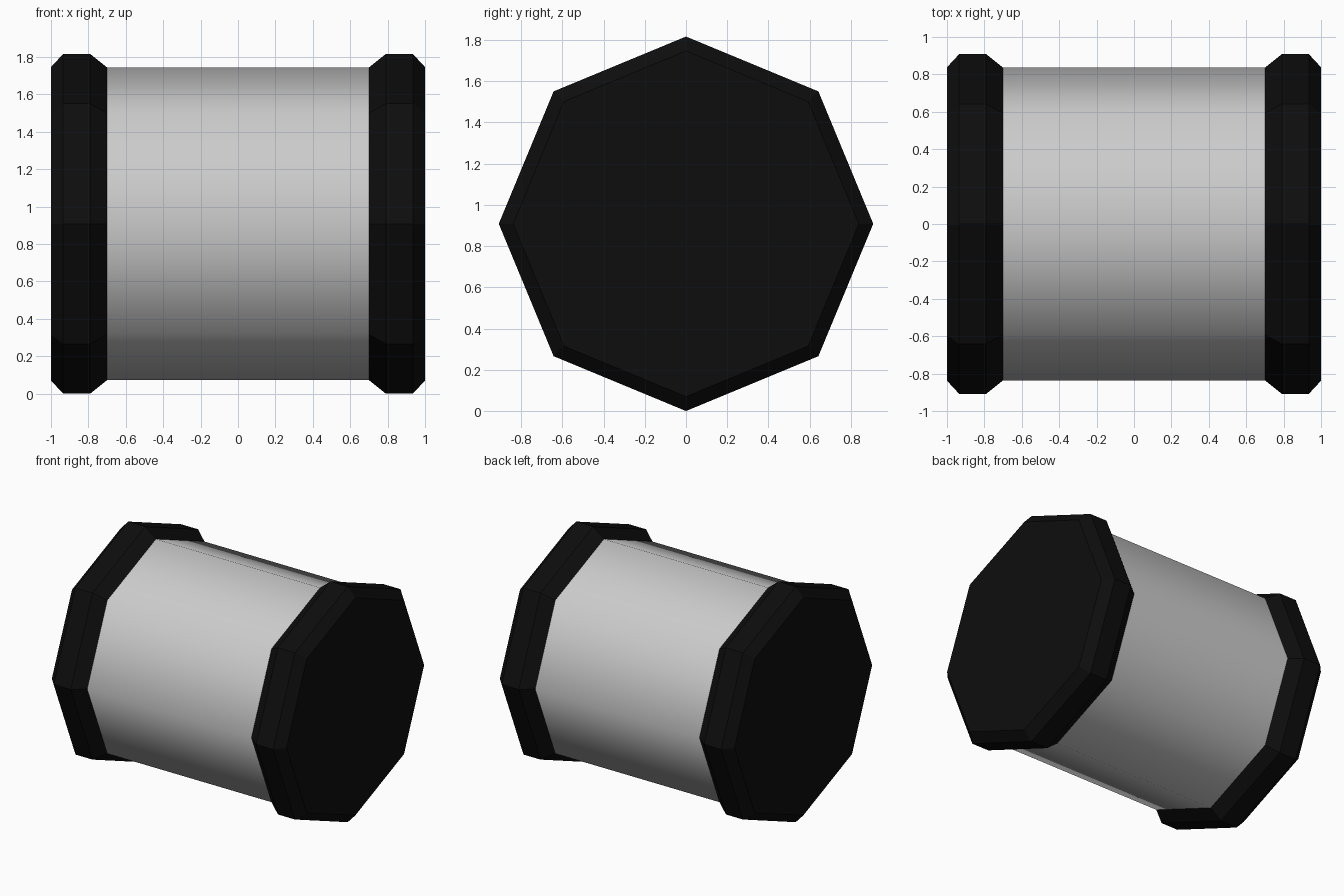
import bpy, bmesh
from math import cos, sin, pi

if "Cube" in bpy.data.objects:
    bpy.data.objects.remove(bpy.data.objects["Cube"])

SIDES = 8
CENTRE_Z = 0.908


def lathe_x(name, profile, smooth=False, cap_end=False):
    """Revolve (x, radius) points about the horizontal x axis."""
    bm = bmesh.new()
    rings = [[bm.verts.new((x, r * cos(2 * pi * i / SIDES), r * sin(2 * pi * i / SIDES)))
              for i in range(SIDES)] for x, r in profile]
    for a, b in zip(rings, rings[1:]):
        for i in range(SIDES):
            j = (i + 1) % SIDES
            bm.faces.new((a[i], a[j], b[j], b[i]))
    if cap_end:
        bm.faces.new(rings[-1])
    bmesh.ops.recalc_face_normals(bm, faces=bm.faces)
    for f in bm.faces:
        f.smooth = smooth
    mesh = bpy.data.meshes.new(name)
    bm.to_mesh(mesh)
    bm.free()
    obj = bpy.data.objects.new(name, mesh)
    obj.location.z = CENTRE_Z
    bpy.context.collection.objects.link(obj)
    return obj


black = bpy.data.materials.new("black")
black.diffuse_color = (0.004, 0.004, 0.004, 1)
black.use_nodes = True
black.node_tree.nodes["Principled BSDF"].inputs["Base Color"].default_value = black.diffuse_color

# Smooth-shaded grey octagonal barrel
lathe_x("barrel", [(-0.7, 0.836), (0.7, 0.836)], smooth=True)

# Chamfered black end caps
cap_profile = [(0.7, 0.836), (0.79, 0.908), (0.935, 0.908), (1.0, 0.838)]
for name, side in (("left_cap", -1), ("right_cap", 1)):
    cap = lathe_x(name, [(side * x, r) for x, r in cap_profile], cap_end=True)
    cap.data.materials.append(black)
